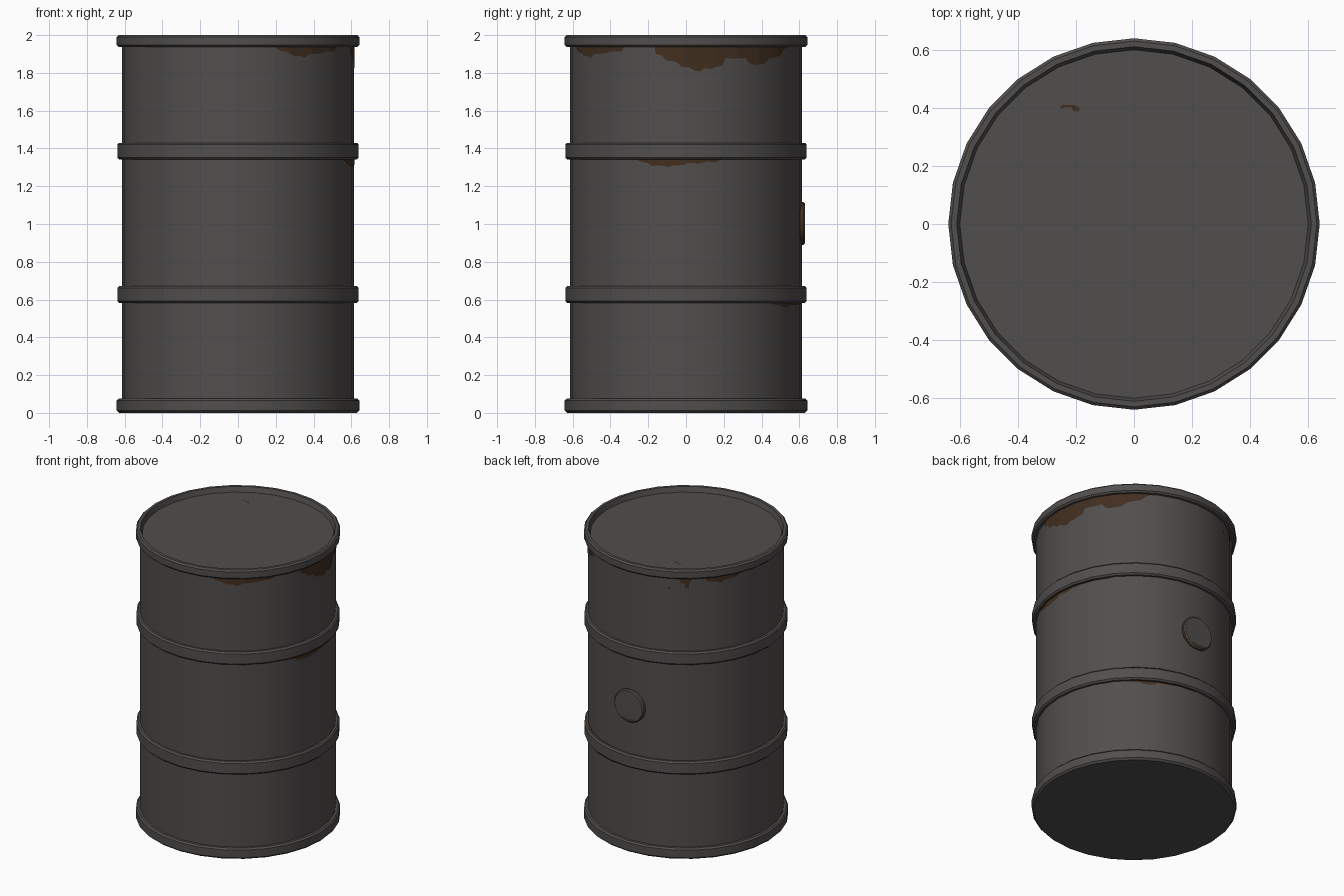
import bpy, bmesh, math
from mathutils import Vector

if "Cube" in bpy.data.objects:
    bpy.data.objects.remove(bpy.data.objects["Cube"])

SIDES = 28
STEP = 2 * math.pi / SIDES
R = 0.615


def material(name, rgb):
    m = bpy.data.materials.new(name)
    m.diffuse_color = (*rgb, 1)
    m.use_nodes = True
    m.node_tree.nodes["Principled BSDF"].inputs["Base Color"].default_value = m.diffuse_color
    return m


STEEL = material("dark_grey_steel", (0.083, 0.077, 0.074))
RUST = material("brown_rust", (0.054, 0.028, 0.014))


def finish(bm, name, mats, smooth=True):
    me = bpy.data.meshes.new(name)
    bm.to_mesh(me)
    bm.free()
    ob = bpy.data.objects.new(name, me)
    bpy.context.collection.objects.link(ob)
    for m in mats:
        me.materials.append(m)
    if smooth:
        bpy.ops.object.select_all(action='DESELECT')
        bpy.context.view_layer.objects.active = ob
        ob.select_set(True)
        bpy.ops.object.shade_smooth_by_angle(angle=math.radians(30))
    return ob


def lathe(name, profile):
    """Spin (r, z) points from bottom centre to top centre; ends are capped."""
    bm = bmesh.new()
    rings = [[bm.verts.new((r * math.cos(i * STEP), r * math.sin(i * STEP), z))
              for i in range(SIDES)] for r, z in profile]
    for a, b in zip(rings, rings[1:]):
        for i in range(SIDES):
            j = (i + 1) % SIDES
            bm.faces.new((a[i], a[j], b[j], b[i]))
    bm.faces.new(rings[0][::-1])
    bm.faces.new(rings[-1])
    return finish(bm, name, [STEEL])


def hoop(z0, z1, r=0.639, b=0.01):
    return [(R, z0), (r - b, z0), (r, z0 + b), (r, z1 - b), (r - b, z1), (R, z1)]


# barrel: bottom rim, two hoops, top rim and recessed lid
lathe("barrel_body",
      [(0.63, 0), (0.642, 0.012), (0.642, 0.065), (0.632, 0.075), (R, 0.075)]
      + hoop(0.583, 0.672) + hoop(1.342, 1.43)
      + [(R, 1.937), (0.632, 1.937), (0.642, 1.947), (0.642, 1.99),
         (0.632, 2.0), (0.613, 2.0), (0.602, 1.965)])


def on_facet(r, t, z):
    """Point at angle t on a faceted ring of radius r."""
    k = math.cos(STEP / 2) / math.cos((t % STEP) - STEP / 2)
    return (r * k * math.cos(t), r * k * math.sin(t), z)


def strip(name, keys, lo, hi):
    """Thin rust plate; keys are (degrees, value), lo/hi turn value into (r, z)."""
    bm = bmesh.new()
    ts = {math.radians(k[0]) for k in keys}
    n0 = math.ceil(min(ts) / STEP * 6)
    n1 = math.floor(max(ts) / STEP * 6)
    ts |= {n * STEP / 6 for n in range(n0, n1 + 1)}
    prev = None
    for t in sorted(ts):
        d = math.degrees(t)
        v = keys[-1][1]
        for (a, va), (b, vb) in zip(keys, keys[1:]):
            if a <= d <= b:
                v = va + (vb - va) * (d - a) / (b - a)
                break
        (r0, z0), (r1, z1) = lo(v), hi(v)
        cur = (bm.verts.new(on_facet(r0, t, z0)), bm.verts.new(on_facet(r1, t, z1)))
        if prev:
            bm.faces.new((prev[0], cur[0], cur[1], prev[1]))
        prev = cur
    finish(bm, name, [RUST])


def wall_rust(name, top, keys):
    strip(name, keys, lambda v: (R + 0.003, v), lambda v: (R + 0.003, top))


def underside_rust(name, z, keys):
    strip(name, keys, lambda v: (R, z - 0.002), lambda v: (R + v, z - 0.002))


# rust running down from the top rim
wall_rust("rim_rust_right", 1.937,
          [(-15.5, 1.92), (-15, 1.9), (-12, 1.893), (-9.4, 1.865), (-5, 1.86), (-2, 1.83),
           (1, 1.832), (4.7, 1.81), (7, 1.808), (9.4, 1.825), (12, 1.82), (15, 1.832),
           (18.5, 1.842), (20, 1.878), (27, 1.875), (31, 1.88), (33, 1.85), (37, 1.842),
           (43, 1.85), (46, 1.875), (54, 1.89), (57, 1.92), (61, 1.936)])
wall_rust("rim_rust_front", 1.937,
          [(-71, 1.934), (-69, 1.918), (-65, 1.91), (-61, 1.89), (-58, 1.89), (-55, 1.88),
           (-52, 1.9), (-45, 1.902), (-40, 1.912), (-34, 1.915), (-32, 1.936)])
wall_rust("rim_rust_back", 1.937,
          [(121, 1.93), (122, 1.9), (124, 1.9), (124.5, 1.868), (126.5, 1.862),
           (127, 1.9), (129, 1.932)])
wall_rust("rim_rust_left", 1.937,
          [(136, 1.93), (138, 1.905), (143, 1.9), (146, 1.885), (148, 1.9), (156, 1.91), (160, 1.934)])
wall_rust("rust_spot", 1.872, [(114, 1.865), (115, 1.855), (116, 1.867)])

# rust below and on the hoops
wall_rust("upper_hoop_rust", 1.342,
          [(-25, 1.34), (-22, 1.328), (-19, 1.322), (-17, 1.308), (-13, 1.31), (-9, 1.303),
           (-6, 1.31), (-1, 1.312), (1, 1.324), (7, 1.32), (11, 1.332), (14, 1.326), (18, 1.341)])
underside_rust("upper_hoop_underside_rust", 1.342, [(-25, 0.005), (-20, 0.015), (25, 0.015), (36, 0.003)])
wall_rust("lower_hoop_rust", 0.583,
          [(47, 0.58), (50, 0.57), (54, 0.572), (56, 0.56), (62, 0.56), (64, 0.574), (75, 0.575), (84, 0.582)])
underside_rust("lower_hoop_underside_rust", 0.583, [(47, 0.004), (52, 0.015), (80, 0.015), (89, 0.003)])
strip("lower_hoop_top_rust", [(40, 0.004), (46, 0.012), (70, 0.014), (80, 0.003)],
      lambda v: (R + v, 0.674), lambda v: (R, 0.674))

# round filler cap on the back, rusty on its edge
CAP_Z, CAP_N = 1.003, 24
bm = bmesh.new()
rings = []
for r, y in [(0.113, 0.57), (0.113, 0.622), (0.106, 0.63)]:
    rings.append([bm.verts.new((-r * math.cos(2 * math.pi * i / CAP_N), y,
                                CAP_Z + r * math.sin(2 * math.pi * i / CAP_N)))
                  for i in range(CAP_N)])
for k, (a, b) in enumerate(zip(rings, rings[1:])):
    for i in range(CAP_N):
        j = (i + 1) % CAP_N
        f = bm.faces.new((a[i], a[j], b[j], b[i]))
        c = f.calc_center_median()
        if k == 0 and (c.x > 0.0 or c.z < CAP_Z - 0.08):
            f.material_index = 1
bm.faces.new(rings[-1])
bmesh.ops.recalc_face_normals(bm, faces=bm.faces)
if bm.faces[:][-1].normal.y < 0:
    bmesh.ops.reverse_faces(bm, faces=bm.faces)
finish(bm, "filler_cap", [STEEL, RUST])


def flat_patch(name, points):
    bm = bmesh.new()
    bm.faces.new([bm.verts.new(p) for p in points])
    finish(bm, name, [RUST], False)


# small rust stains on the cap face and the lid
arc = [math.radians(a) for a in range(-125, -54, 10)]
flat_patch("cap_face_rust",
           [(0.105 * math.cos(a), 0.632, CAP_Z + 0.105 * math.sin(a)) for a in reversed(arc)][::-1][::-1]
           + [(-0.03, 0.632, CAP_Z - 0.082), (0.01, 0.632, CAP_Z - 0.09), (0.035, 0.632, CAP_Z - 0.078)])
flat_patch("lid_rust",
           [(-0.257, 0.402, 1.967), (-0.248, 0.398, 1.967), (-0.24, 0.404, 1.967), (-0.215, 0.402, 1.967),
            (-0.21, 0.391, 1.967), (-0.192, 0.389, 1.967), (-0.187, 0.402, 1.967), (-0.205, 0.411, 1.967),
            (-0.245, 0.412, 1.967)])
